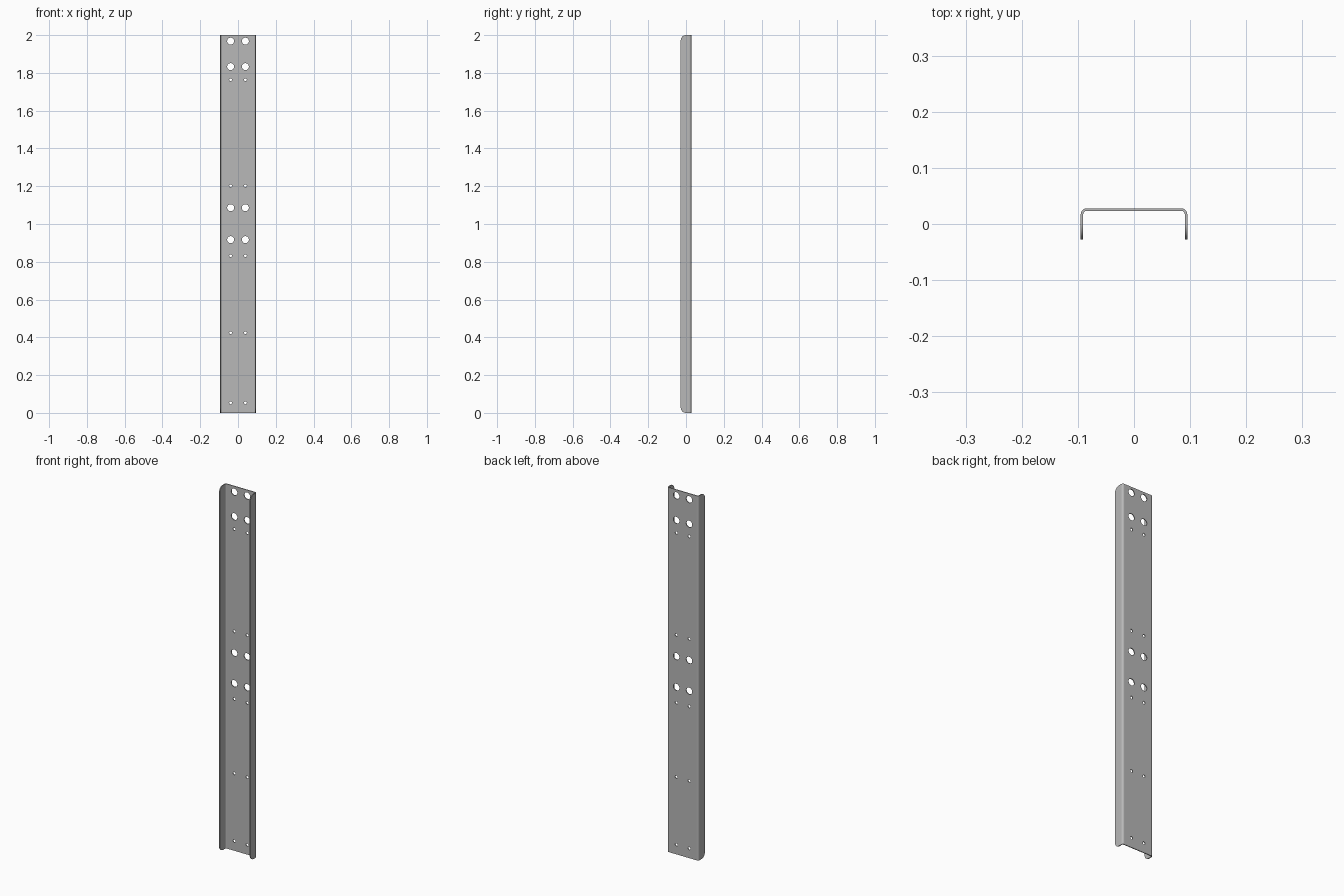
import bpy, bmesh, math
from mathutils import Vector

if "Cube" in bpy.data.objects:
    bpy.data.objects.remove(bpy.data.objects["Cube"])

HALF_W, HALF_D, HEIGHT = 0.095, 0.028, 2.0
THICK, BEND, CORNER = 0.0045, 0.011, 0.028

steel = bpy.data.materials.new("grey_steel")
steel.use_nodes = True
GREY = (0.48, 0.48, 0.48, 1)
steel.diffuse_color = GREY
steel.node_tree.nodes["Principled BSDF"].inputs["Base Color"].default_value = GREY


def arc(cx, cy, r, a0, a1, n=8):
    return [(cx + r * math.cos(math.radians(a0 + (a1 - a0) * i / n)),
             cy + r * math.sin(math.radians(a0 + (a1 - a0) * i / n))) for i in range(n + 1)]


def add_prism(bm, points, offset):
    """Extrude a closed loop of 3D points along an offset."""
    face = bm.faces.new([bm.verts.new(p) for p in points])
    new = bmesh.ops.extrude_face_region(bm, geom=[face])["geom"]
    bmesh.ops.translate(bm, vec=Vector(offset),
                        verts=[v for v in new if isinstance(v, bmesh.types.BMVert)])


def make_object(name, bm):
    bmesh.ops.recalc_face_normals(bm, faces=bm.faces)
    mesh = bpy.data.meshes.new(name)
    bm.to_mesh(mesh)
    bm.free()
    mesh.materials.append(steel)
    obj = bpy.data.objects.new(name, mesh)
    bpy.context.collection.objects.link(obj)
    return obj


def boolean(target, cutter, operation):
    mod = target.modifiers.new("cut", "BOOLEAN")
    mod.operation, mod.object, mod.solver = operation, cutter, "EXACT"
    bpy.ops.object.modifier_apply(modifier=mod.name)
    bpy.data.objects.remove(cutter)


# Bent sheet: U-shaped section, overlong so the trim shape sets its ends
bx, by = HALF_W - BEND, HALF_D - BEND
outer = [(HALF_W, -0.05)] + arc(bx, by, BEND, 0, 90) + arc(-bx, by, BEND, 90, 180) + [(-HALF_W, -0.05)]
ri = BEND - THICK
inner = [(HALF_W - THICK, -0.05)] + arc(bx, by, ri, 0, 90) + arc(-bx, by, ri, 90, 180) + [(THICK - HALF_W, -0.05)]
bm = bmesh.new()
add_prism(bm, [(x, y, -0.1) for x, y in outer + inner[::-1]], (0, 0, HEIGHT + 0.2))
channel = make_object("channel_plate", bm)
bpy.ops.object.select_all(action="DESELECT")
channel.select_set(True)
bpy.context.view_layer.objects.active = channel

# Side outline with rounded flange corners
cy = CORNER - HALF_D
side = [(0.1, 0), (0.1, HEIGHT)] + arc(cy, HEIGHT - CORNER, CORNER, 90, 180, 12) \
    + arc(cy, CORNER, CORNER, 180, 270, 12)
bm = bmesh.new()
add_prism(bm, [(-0.2, y, z) for y, z in side], (0.4, 0, 0))
boolean(channel, make_object("flange_trim", bm), "INTERSECT")

# Paired large and small holes through the web
HOLES = {0.0185: (1.968, 1.833, 1.086, 0.917),
         0.0075: (1.764, 1.203, 0.832, 0.424, 0.053)}
bm = bmesh.new()
for radius, heights in HOLES.items():
    for z in heights:
        for x in (-0.039, 0.039):
            ring = arc(x, z, radius, 0, 360, 32)[:-1]
            add_prism(bm, [(px, 0.0, pz) for px, pz in ring], (0, 0.06, 0))
boolean(channel, make_object("hole_cutter", bm), "DIFFERENCE")

# Smooth bends and hole walls while the flats stay flat
bpy.ops.object.shade_smooth_by_angle(angle=math.radians(30))
weighted = channel.modifiers.new("flat_faces", "WEIGHTED_NORMAL")
weighted.keep_sharp = True
